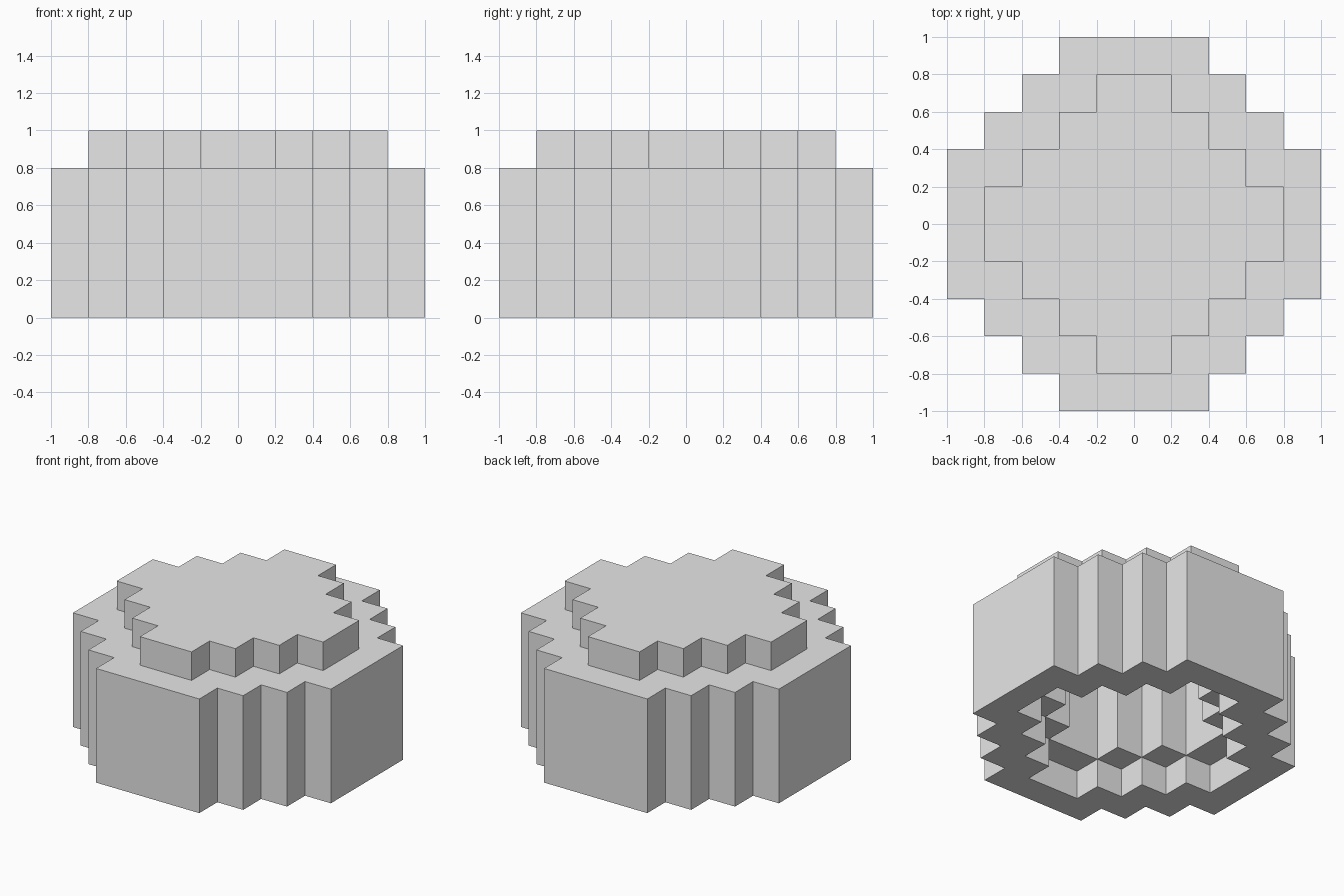
import bpy
import bmesh
from mathutils import Vector

cube = bpy.data.objects.get("Cube")
if cube:
    bpy.data.objects.remove(cube, do_unlink=True)

STEP = 0.2   # edge length of one block
HALF = 5     # blocks from the centre to the outer wall

# Stepped outlines: half-width in blocks for each row, going out from the centre
WIDE = (5, 5, 4, 3, 2)
MEDIUM = (4, 3, 2, 1)
NARROW = (3, 2, 1)
NONE = ()

# Layers from the ground up: (outer outline, hollow outline)
LAYERS = [(WIDE, MEDIUM)] + [(WIDE, NARROW)] * 3 + [(MEDIUM, NONE)]


def inside(outline, i, j):
    """True when block column (i, j) lies inside a stepped outline."""
    row = j if j >= 0 else -1 - j
    col = i if i >= 0 else -1 - i
    return row < len(outline) and col < outline[row]


def solid(i, j, k):
    if not 0 <= k < len(LAYERS):
        return False
    outer, hollow = LAYERS[k]
    return inside(outer, i, j) and not inside(hollow, i, j)


# Plain grey surface
grey = bpy.data.materials.new("light grey")
grey.use_nodes = True
colour = (0.8, 0.8, 0.8, 1.0)
grey.diffuse_color = colour
grey.node_tree.nodes["Principled BSDF"].inputs["Base Color"].default_value = colour

# Hollow stepped dome: one face wherever a solid block meets empty space
bm = bmesh.new()
corners = {}


def corner(point):
    key = tuple(point)
    if key not in corners:
        corners[key] = bm.verts.new(Vector(key) * STEP)
    return corners[key]


def add_face(cell, axis, side):
    u, v = (axis + 1) % 3, (axis + 2) % 3
    quad = []
    for du, dv in ((0, 0), (1, 0), (1, 1), (0, 1)):
        p = list(cell)
        p[axis] += max(side, 0)
        p[u] += du
        p[v] += dv
        quad.append(corner(p))
    bm.faces.new(quad if side > 0 else quad[::-1])


for k in range(len(LAYERS)):
    for i in range(-HALF, HALF):
        for j in range(-HALF, HALF):
            if not solid(i, j, k):
                continue
            for axis in range(3):
                for side in (-1, 1):
                    neighbour = [i, j, k]
                    neighbour[axis] += side
                    if not solid(*neighbour):
                        add_face((i, j, k), axis, side)

mesh = bpy.data.meshes.new("stepped_dome")
bm.to_mesh(mesh)
bm.free()
mesh.materials.append(grey)
dome = bpy.data.objects.new("stepped_dome", mesh)
bpy.context.collection.objects.link(dome)
